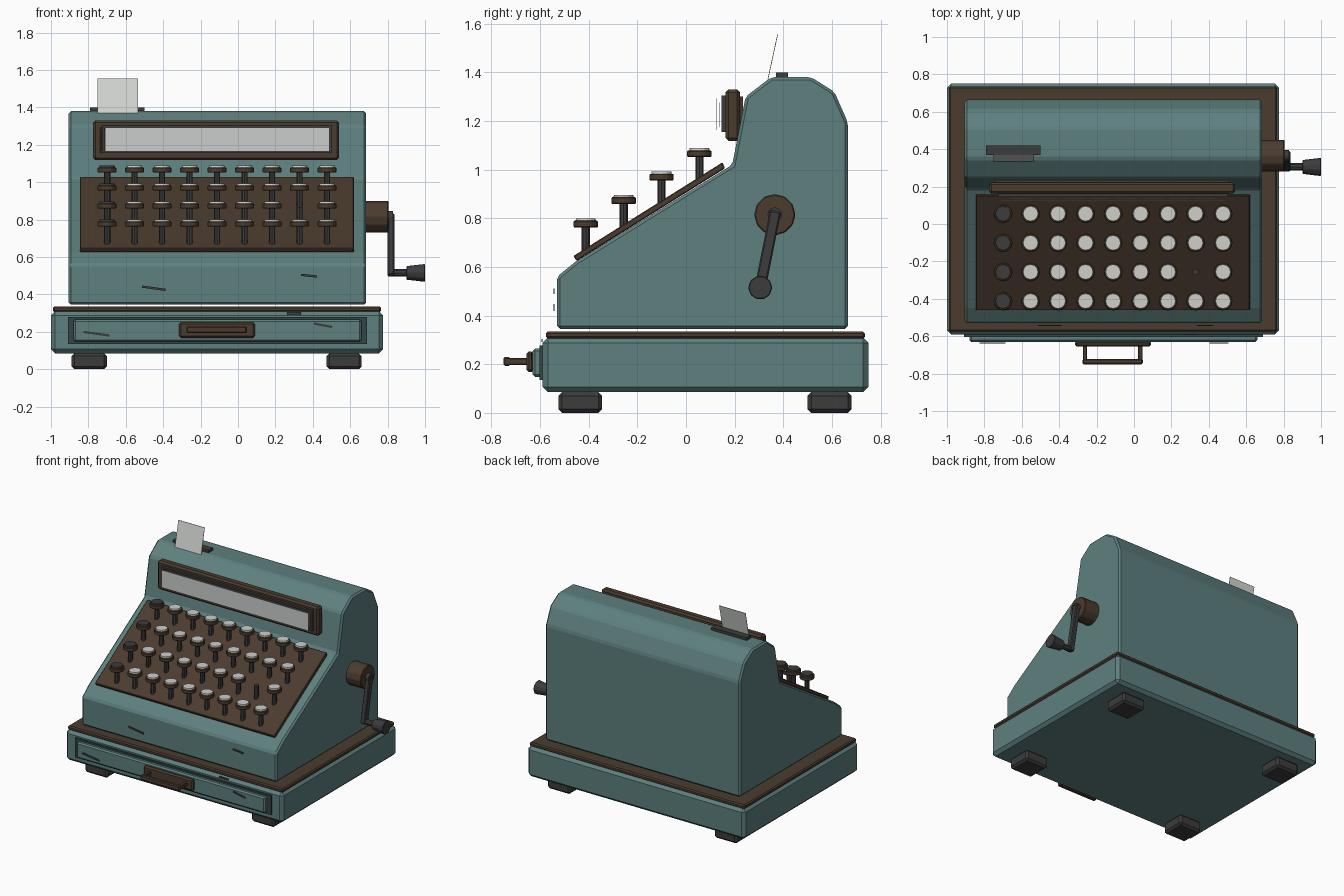
import bpy, bmesh
from math import radians, atan2, hypot
from mathutils import Vector, Matrix

cube = bpy.data.objects.get("Cube")
if cube:
    bpy.data.objects.remove(cube, do_unlink=True)


def material(name, rgb):
    m = bpy.data.materials.new(name)
    m.use_nodes = True
    m.diffuse_color = (*rgb, 1)
    m.node_tree.nodes["Principled BSDF"].inputs["Base Color"].default_value = (*rgb, 1)
    return m


TEAL = material("teal enamel", (0.11, 0.215, 0.21))
DARK_TEAL = material("shadow teal", (0.035, 0.06, 0.063))
BROWN = material("dark brown wood", (0.07, 0.045, 0.027))
IRON = material("dark iron", (0.045, 0.045, 0.047))
IVORY = material("ivory key top", (0.62, 0.63, 0.60))
GLASS = material("pale window", (0.60, 0.61, 0.61))
PAPER = material("paper", (0.66, 0.68, 0.66))


def finish(name, bm, mat, bevel=0):
    bmesh.ops.recalc_face_normals(bm, faces=bm.faces)
    mesh = bpy.data.meshes.new(name)
    bm.to_mesh(mesh)
    bm.free()
    mesh.materials.append(mat)
    ob = bpy.data.objects.new(name, mesh)
    bpy.context.collection.objects.link(ob)
    if bevel:
        mod = ob.modifiers.new("edge bevel", "BEVEL")
        mod.width = bevel
        mod.segments = 1
        mod.limit_method = "ANGLE"
        mod.angle_limit = radians(20)
    return ob


def box(name, x, y, z, mat, bevel=0):
    """Box from (min, max) pairs."""
    bm = bmesh.new()
    bmesh.ops.create_cube(bm, size=1)
    for v in bm.verts:
        v.co = [lo + (c + 0.5) * (hi - lo) for c, (lo, hi) in zip(v.co, (x, y, z))]
    return finish(name, bm, mat, bevel)


def rod(name, start, end, r1, r2, mat, sides=12, bevel=0):
    """Cylinder or cone between two points."""
    a, b = Vector(start), Vector(end)
    bm = bmesh.new()
    turn = Vector((0, 0, 1)).rotation_difference(b - a).to_matrix().to_4x4()
    bmesh.ops.create_cone(bm, cap_ends=True, segments=sides, radius1=r1, radius2=r2,
                          depth=(b - a).length, matrix=Matrix.Translation((a + b) / 2) @ turn)
    return finish(name, bm, mat, bevel)


def extrude_x(name, profile, x0, x1, mat, bevel=0):
    """Side profile of (y, z) points swept along x."""
    bm = bmesh.new()
    face = bm.faces.new([bm.verts.new((x0, y, z)) for y, z in profile])
    out = bmesh.ops.extrude_face_region(bm, geom=[face])
    verts = [g for g in out["geom"] if isinstance(g, bmesh.types.BMVert)]
    bmesh.ops.translate(bm, verts=verts, vec=(x1 - x0, 0, 0))
    return finish(name, bm, mat, bevel)


def frame(name, x, z, y, rim, mat, bevel=0):
    """Rectangular ring facing the front."""
    bm = bmesh.new()
    rings = []
    for inset in (0, rim):
        for depth in y:
            rings.append([bm.verts.new((x[i] + inset * (1 - 2 * i), depth, z[j] + inset * (1 - 2 * j)))
                          for i, j in ((0, 0), (1, 0), (1, 1), (0, 1))])
    for a, b in ((0, 1), (1, 3), (3, 2), (2, 0)):
        for k in range(4):
            n = (k + 1) % 4
            bm.faces.new((rings[a][k], rings[a][n], rings[b][n], rings[b][k]))
    return finish(name, bm, mat, bevel)


# Base with trim and feet
box("base", (-1, 0.775), (-0.59, 0.75), (0.085, 0.31), TEAL, 0.022)
box("base_trim", (-0.99, 0.765), (-0.575, 0.735), (0.305, 0.335), BROWN, 0.008)
for side, x in (("right", -0.795), ("left", 0.567)):
    for end, y in (("front", -0.435), ("back", 0.59)):
        box(f"{end}_{side}_foot", (x - 0.094, x + 0.094), (y - 0.09, y + 0.09),
            (0, 0.085), IRON, 0.015)

# Cabinet
cabinet = [(-0.53, 0.345), (-0.53, 0.56), (-0.45, 0.625), (0.19, 1.02), (0.245, 1.3), (0.35, 1.38),
           (0.515, 1.38), (0.61, 1.32), (0.665, 1.195), (0.665, 0.345)]
extrude_x("cabinet", cabinet, -0.905, 0.685, TEAL, 0.012)

# Cash drawer with pull handle
box("drawer_gap", (-0.91, 0.69), (-0.603, -0.58), (0.135, 0.278), DARK_TEAL)
box("drawer_front", (-0.88, 0.66), (-0.63, -0.59), (0.147, 0.265), TEAL, 0.01)
box("handle_plate", (-0.315, 0.09), (-0.656, -0.625), (0.168, 0.252), BROWN, 0.01)
box("handle_bar", (-0.275, 0.047), (-0.75, -0.722), (0.193, 0.23), BROWN, 0.006)
for side, x in (("right", -0.262), ("left", 0.034)):
    box(f"handle_{side}_arm", (x - 0.012, x + 0.012), (-0.735, -0.645), (0.197, 0.226), BROWN, 0.004)

# Sloping key panel
extrude_x("key_panel", [(-0.463, 0.645), (-0.45, 0.625), (0.16, 1.005), (0.15, 1.03)],
          -0.845, 0.62, BROWN, 0.004)

# Keys: iron tops in the first column, one key without its cap
for row in range(4):
    for col in range(9):
        x, y, top = -0.7 + col * 0.147, -0.412 + row * 0.1557, 0.79 + row * 0.0965
        tag = f"{row + 1}_{col + 1}"
        rod(f"key_stem_{tag}", (x, y, top - 0.125), (x, y, top - 0.02), 0.017, 0.017, IRON, 8)
        if (row, col) == (1, 7):
            continue
        rod(f"key_cap_{tag}", (x, y, top - 0.028), (x, y, top), 0.051, 0.051, BROWN, 12, 0.004)
        rod(f"key_top_{tag}", (x, y, top - 0.003), (x, y, top + 0.01), 0.042, 0.04,
            IRON if col == 0 else IVORY, 12)

# Display window
frame("window_frame", (-0.775, 0.54), (1.118, 1.33), (0.163, 0.222), 0.05, BROWN, 0.012)
box("window_back", (-0.74, 0.505), (0.17, 0.235), (1.15, 1.3), BROWN)
frame("window_inner_frame", (-0.728, 0.502), (1.155, 1.305), (0.145, 0.18), 0.014, IRON)
box("window_glass", (-0.712, 0.488), (0.123, 0.126), (1.163, 1.293), GLASS)
for i in range(8):
    x = -0.6 + i * 0.14
    box(f"window_tile_{i + 1}", (x - 0.05, x + 0.05), (0.137, 0.14), (1.175, 1.275), IVORY)

# Receipt slot and paper
box("receipt_slot", (-0.79, -0.5), (0.37, 0.42), (1.375, 1.4), IRON)
extrude_x("receipt_paper", [(0.335, 1.37), (0.338, 1.37), (0.378, 1.555), (0.375, 1.555)],
          -0.75, -0.535, PAPER)

# Side crank
hub, knob = (0.365, 0.815), (0.305, 0.515)
rod("crank_hub", (0.67, *hub), (0.805, *hub), 0.085, 0.085, BROWN, 12, 0.005)
arm = box("crank_arm", (0.8, 0.836), (-0.023, 0.023),
          (-0.015, hypot(hub[0] - knob[0], hub[1] - knob[1]) + 0.015), IRON, 0.006)
arm.location = (0, *knob)
arm.rotation_euler.x = -atan2(hub[0] - knob[0], hub[1] - knob[1])
rod("crank_axle", (0.79, *hub), (0.83, *hub), 0.03, 0.03, IRON)
rod("crank_knob_stem", (0.815, *knob), (0.91, *knob), 0.02, 0.02, IRON, 8)
rod("crank_knob", (0.9, *knob), (1.0, *knob), 0.038, 0.05, IRON, 10, 0.004)

# Worn paint scratches: x, y, z, length, tilt
scratches = [(-0.45, -0.543, 0.433, 0.125, 8), (0.38, -0.543, 0.5, 0.085, 6),
             (-0.757, -0.636, 0.19, 0.14, 8), (0.455, -0.636, 0.235, 0.1, 11),
             (0.3, -0.592, 0.298, 0.075, 0)]
for i, (x, y, z, length, tilt) in enumerate(scratches):
    mark = box(f"scratch_{i + 1}", (-length / 2, length / 2), (-0.002, 0.002), (-0.006, 0.006), IRON)
    mark.location = (x, y, z)
    mark.rotation_euler.y = radians(tilt)
